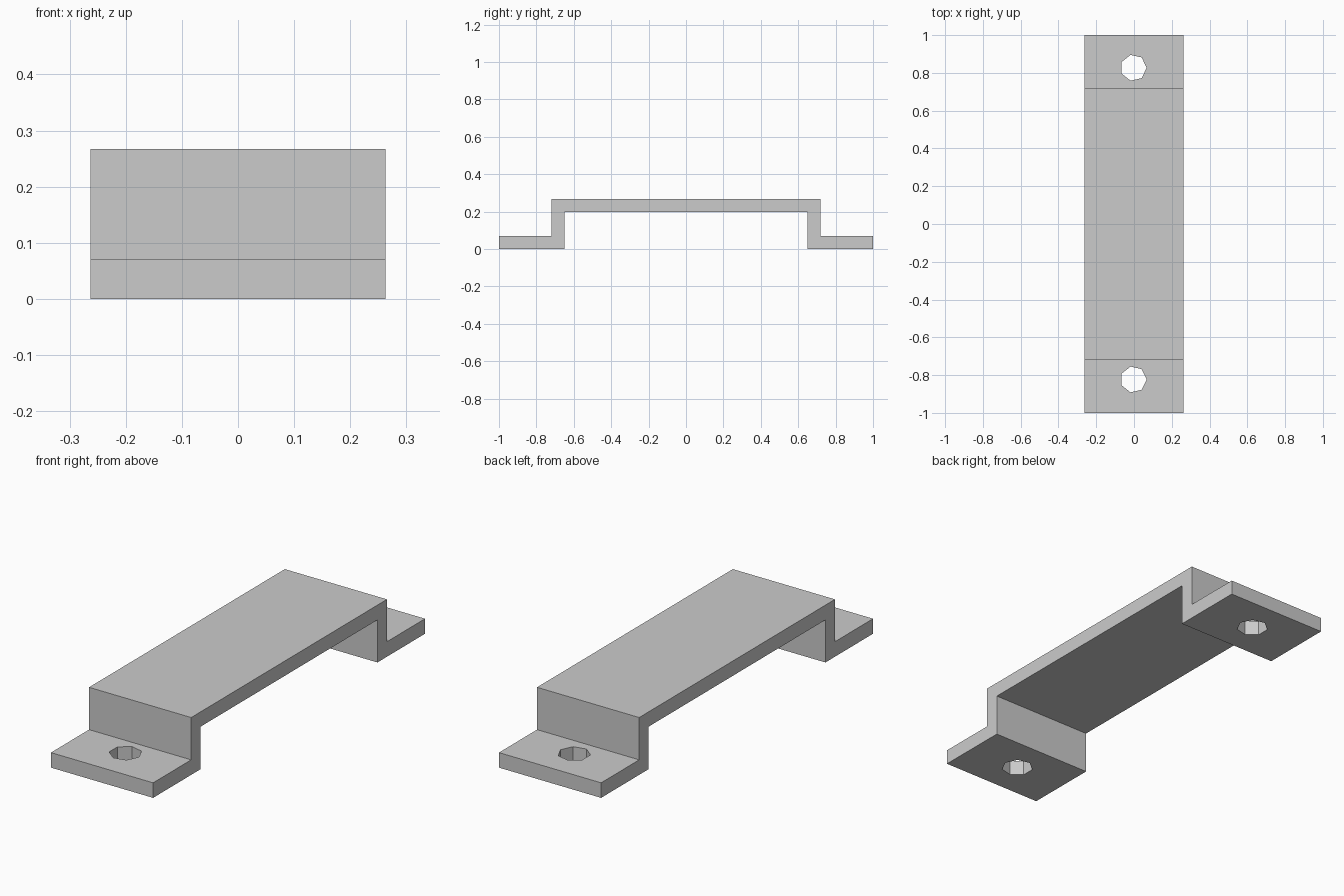
import bpy
import bmesh

cube = bpy.data.objects.get("Cube")
if cube:
    bpy.data.objects.remove(cube, do_unlink=True)

HALF_WIDTH = 0.263
HOLE_RADIUS = 0.07

# Plain grey metal
grey = bpy.data.materials.new("plain_grey")
grey.use_nodes = True
colour = (0.6, 0.6, 0.6, 1)
grey.diffuse_color = colour
grey.node_tree.nodes["Principled BSDF"].inputs["Base Color"].default_value = colour


def finish(name, bm):
    bmesh.ops.recalc_face_normals(bm, faces=bm.faces)
    mesh = bpy.data.meshes.new(name)
    bm.to_mesh(mesh)
    bm.free()
    mesh.materials.append(grey)
    obj = bpy.data.objects.new(name, mesh)
    bpy.context.collection.objects.link(obj)
    return obj


# Bracket strip: half of the side profile (y, z), mirrored and extruded across the width
outer = [(1, 0), (1, 0.07), (0.72, 0.07), (0.72, 0.267)]
inner = [(0.65, 0.198), (0.65, 0)]
half = inner[::-1] + outer[:1]
right_half = inner + outer
profile = right_half + [(-y, z) for y, z in reversed(right_half)]
bm = bmesh.new()
face = bm.faces.new([bm.verts.new((-HALF_WIDTH, y, z)) for y, z in profile])
swept = bmesh.ops.extrude_face_region(bm, geom=[face])
moved = [v for v in swept["geom"] if isinstance(v, bmesh.types.BMVert)]
bmesh.ops.translate(bm, verts=moved, vec=(2 * HALF_WIDTH, 0, 0))
bracket = finish("bracket", bm)


# Seven-sided screw holes, one through each foot
def cut_hole(name, y):
    bm = bmesh.new()
    bmesh.ops.create_cone(bm, cap_ends=True, segments=7, radius1=HOLE_RADIUS,
                          radius2=HOLE_RADIUS, depth=0.3)
    # Turn one corner towards +x
    corner = max((v.co.copy() for v in bm.verts), key=lambda c: c.y)
    if corner.y > HOLE_RADIUS * 0.99:
        for v in bm.verts:
            v.co.x, v.co.y = v.co.y, -v.co.x
    cutter = finish(name, bm)
    cutter.location = (-0.003, y, 0.03)
    cutter.hide_render = True
    cutter.hide_viewport = True
    cutter.display_type = 'WIRE'
    mod = bracket.modifiers.new(name, 'BOOLEAN')
    mod.operation = 'DIFFERENCE'
    mod.solver = 'EXACT'
    mod.object = cutter


cut_hole("front_hole_cutter", -0.823)
cut_hole("back_hole_cutter", 0.827)
